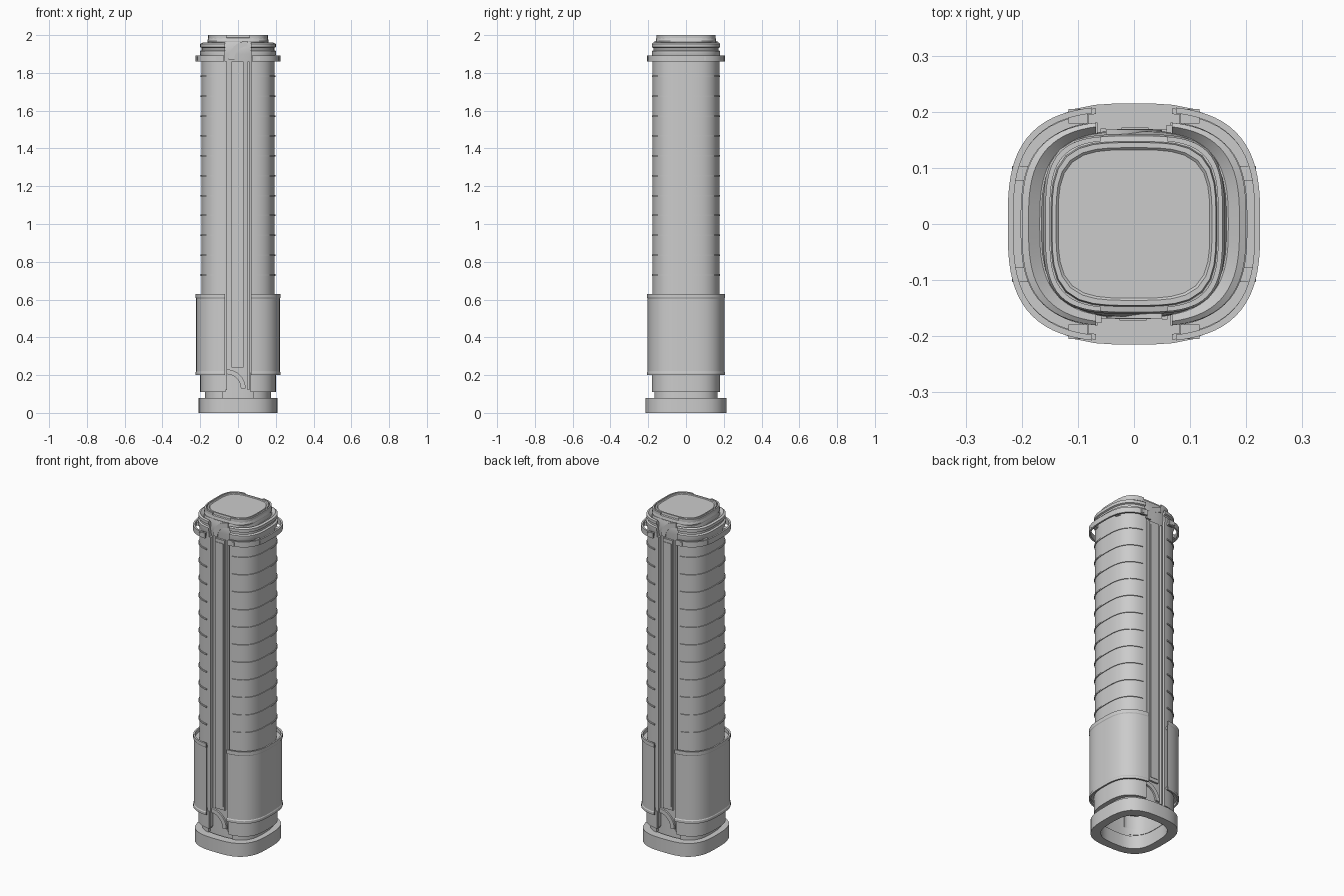
import bpy, bmesh, math

if "Cube" in bpy.data.objects:
    bpy.data.objects.remove(bpy.data.objects["Cube"])


def finish(name, bm):
    bmesh.ops.recalc_face_normals(bm, faces=bm.faces)
    me = bpy.data.meshes.new(name)
    bm.to_mesh(me)
    bm.free()
    ob = bpy.data.objects.new(name, me)
    bpy.context.collection.objects.link(ob)
    bpy.ops.object.select_all(action='DESELECT')
    ob.select_set(True)
    bpy.context.view_layer.objects.active = ob
    bpy.ops.object.shade_smooth_by_angle(angle=math.radians(25))
    return ob


def outline(a, b, n, gap, steps):
    """Rounded-square plan; with a gap it is the +x half, open at front and back."""
    if gap is None:
        angles = [2 * math.pi * i / steps for i in range(steps)]
    else:
        end = math.atan2(b * (1 - (gap / a) ** n) ** (1 / n), gap)
        angles = [-end + 2 * end * i / steps for i in range(steps + 1)]
    pts = []
    for t in angles:
        c, s = math.cos(t), math.sin(t)
        r = (abs(c / a) ** n + abs(s / b) ** n) ** (-1 / n)
        pts.append((r * c, r * s))
    return pts


def sweep(name, profile, n=3.0, gap=None, steps=40, closed=True, cap=False):
    """Sweep a (half x, half y, z) profile round the plan; gapped parts are mirrored."""
    bm = bmesh.new()
    for side in ((1,) if gap is None else (1, -1)):
        rows = [[bm.verts.new((side * x, y, z)) for x, y in outline(a, b, n, gap, steps)]
                for a, b, z in profile]
        m, k = len(rows), len(rows[0])
        for i in range(m if closed else m - 1):
            r, q = rows[i], rows[(i + 1) % m]
            for j in range(k if gap is None else k - 1):
                h = (j + 1) % k
                bm.faces.new((r[j], r[h], q[h], q[j]))
        if gap is not None and closed:
            bm.faces.new([r[0] for r in rows])
            bm.faces.new([r[-1] for r in rows])
        if cap:
            bm.faces.new(rows[-1])
    return finish(name, bm)


def band(name, a, b, thick, z0, z1, **kw):
    """Plain upright wall of given thickness."""
    return sweep(name, [(a, b, z0), (a, b, z1), (a - thick, b - thick, z1),
                        (a - thick, b - thick, z0)], **kw)


def boxes(name, items):
    """Boxes (x0, x1, y0, y1, z0, z1), repeated at the back by a half turn."""
    bm = bmesh.new()
    for x0, x1, y0, y1, z0, z1 in items:
        for s in (1, -1):
            v = [bm.verts.new((s * x, s * y, z)) for z in (z0, z1)
                 for x, y in ((x0, y0), (x1, y0), (x1, y1), (x0, y1))]
            for f in ((0, 1, 2, 3), (4, 5, 6, 7), (0, 1, 5, 4), (1, 2, 6, 5),
                      (2, 3, 7, 6), (3, 0, 4, 7)):
                bm.faces.new([v[i] for i in f])
    return finish(name, bm)


# Base ring, open underneath
band("base_ring", 0.208, 0.215, 0.05, 0.0, 0.08)

# Inner core rising through the whole tower
sweep("core", [(0.158, 0.155, 0.07), (0.158, 0.155, 0.12), (0.16, 0.158, 0.12),
               (0.16, 0.158, 1.86), (0.162, 0.167, 1.9), (0.165, 0.165, 1.945),
               (0.16, 0.16, 1.965), (0.14, 0.14, 1.965)], closed=False, cap=True)

# Lower collar, two half shells
sweep("lower_collar", [(0.2, 0.183, 0.11), (0.2, 0.183, 0.215), (0.16, 0.155, 0.215),
                       (0.16, 0.155, 0.11)], gap=0.065)
band("collar_step", 0.175, 0.172, 0.02, 0.08, 0.11, gap=0.08)

# Main body half shells with floor ribs
band("body_shell", 0.194, 0.18, 0.034, 0.2, 1.88, gap=0.068)
for i in range(12):
    z = 0.73 + 0.1052 * i
    if z < 1.84:
        band("floor_rib", 0.198, 0.185, 0.015, z - 0.004, z + 0.004, gap=0.085)

# Lower cladding panels with chamfered lips
sweep("cladding", [(0.216, 0.198, 0.2), (0.225, 0.208, 0.2), (0.225, 0.208, 0.215),
                   (0.222, 0.205, 0.22), (0.222, 0.205, 0.605), (0.225, 0.208, 0.61),
                   (0.225, 0.208, 0.63), (0.216, 0.198, 0.63)], gap=0.068)
for z in (0.225, 0.6):
    band("cladding_bracket", 0.219, 0.201, 0.03, z - 0.008, z + 0.008, gap=0.08)

# Floating ring near the top and its mounts
band("upper_ring", 0.225, 0.21, 0.01, 1.86, 1.892, gap=0.075)
bm = bmesh.new()
for sx in (1, -1):
    for sy in (1, -1):
        for x, y in ((0.2, 0.09), (0.1, 0.192)):
            r = bmesh.ops.create_cube(bm, size=1)
            for v in r["verts"]:
                v.co = (sx * x + v.co.x * 0.034, sy * y + v.co.y * 0.026,
                        1.876 + v.co.z * 0.02)
finish("ring_mounts", bm)

# Shoulder: recessed course, overhanging rim and sloping top
sweep("shoulder", [(0.202, 0.183, 1.9), (0.202, 0.183, 1.915), (0.192, 0.175, 1.92),
                   (0.192, 0.175, 1.932), (0.2, 0.183, 1.936), (0.2, 0.183, 1.954),
                   (0.188, 0.176, 1.96), (0.168, 0.165, 1.945), (0.16, 0.158, 1.945),
                   (0.16, 0.158, 1.88), (0.194, 0.18, 1.88)], gap=0.068)

# Roof cap with rim and inset plate
sweep("roof_cap", [(0.157, 0.155, 1.955), (0.162, 0.16, 1.97), (0.158, 0.157, 1.985),
                   (0.148, 0.147, 1.987), (0.146, 0.145, 2.0), (0.139, 0.136, 2.0),
                   (0.135, 0.132, 1.996)], n=3.6, closed=False, cap=True)
band("roof_rim", 0.158, 0.157, 0.008, 1.975, 2.0, n=3.6, gap=0.06)

# Recessed strips standing in the front and back grooves
boxes("groove_strips", [
    (-0.034, 0.03, -0.169, -0.15, 0.24, 1.86),
    (-0.072, -0.058, -0.176, -0.15, 0.12, 1.86),
    (0.05, 0.06, -0.17, -0.15, 0.12, 1.86),
    (-0.026, 0.022, -0.172, -0.15, 0.26, 1.84)])

# Curved ducts at the foot and head of each groove
bm = bmesh.new()
for s in (1, -1):
    for cx, cz, lo, hi, w in ((-0.06, 0.13, 0, 90, 0.025), (0.05, 1.87, 90, 180, 0.03)):
        prev = None
        for i in range(9):
            t = math.radians(lo + (hi - lo) * i / 8)
            ring = [bm.verts.new((s * (cx + r * math.cos(t)), s * y, cz + r * math.sin(t)))
                    for r, y in ((0.1, -0.168), (0.1 - w, -0.168),
                                 (0.1 - w, -0.145), (0.1, -0.145))]
            if prev:
                for j in range(4):
                    k = (j + 1) % 4
                    bm.faces.new((prev[j], prev[k], ring[k], ring[j]))
            if i in (0, 8):
                bm.faces.new(ring)
            prev = ring
finish("groove_ducts", bm)
